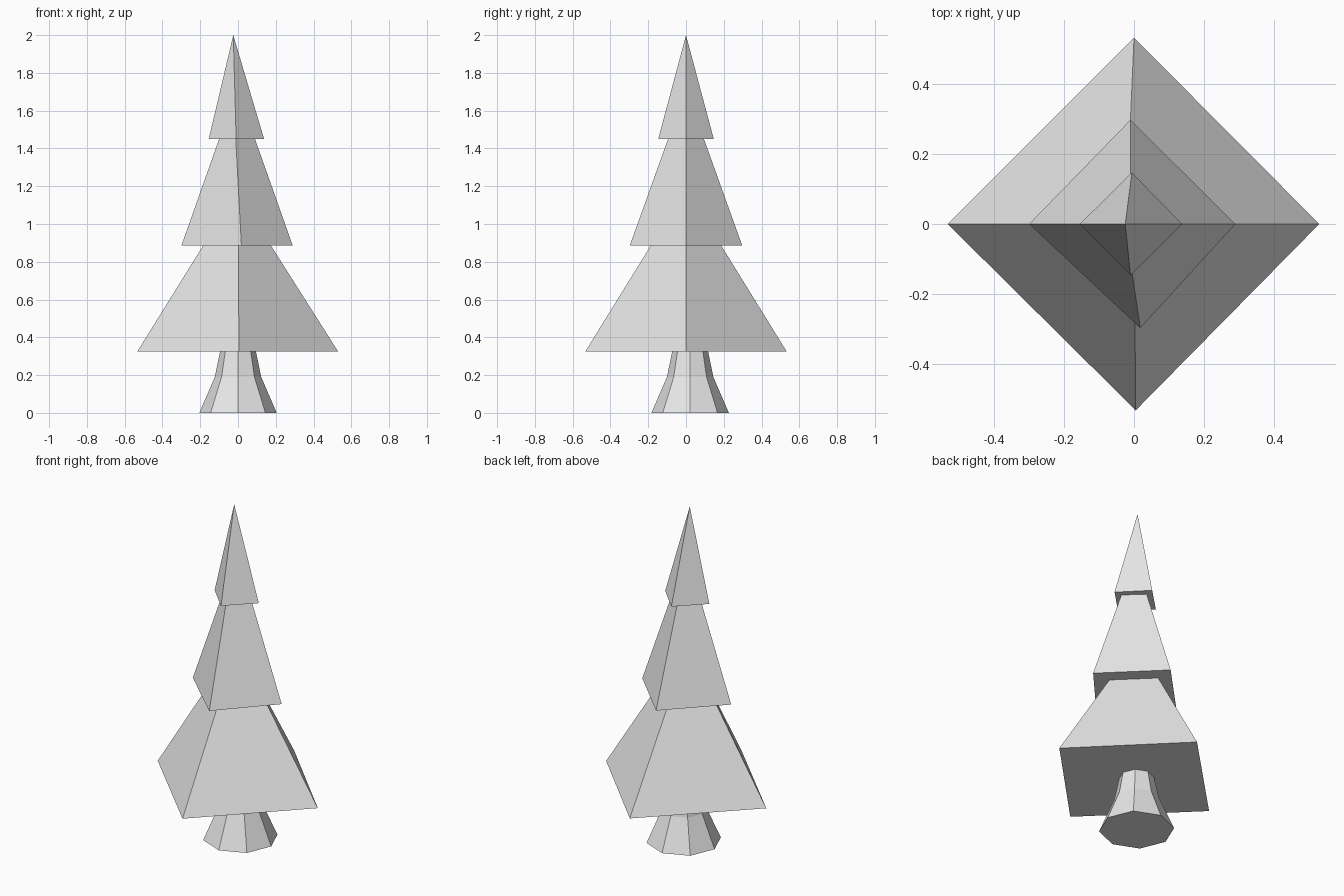
import bpy
import bmesh
from math import cos, sin, tau

cube = bpy.data.objects.get("Cube")
if cube:
    bpy.data.objects.remove(cube, do_unlink=True)

# One plain grey for the whole tree
grey = bpy.data.materials.new("plain_grey")
grey.use_nodes = True
colour = (0.8, 0.8, 0.8, 1.0)
grey.diffuse_color = colour
for node in grey.node_tree.nodes:
    if node.type == 'BSDF_PRINCIPLED':
        node.inputs["Base Color"].default_value = colour


def loft(name, rings, tip=None):
    """Join rings of points from bottom to top, closing with a cap or a tip."""
    bm = bmesh.new()
    loops = [[bm.verts.new(p) for p in ring] for ring in rings]
    n = len(loops[0])
    bm.faces.new(loops[0][::-1])
    for low, high in zip(loops, loops[1:]):
        for i in range(n):
            j = (i + 1) % n
            bm.faces.new((low[i], low[j], high[j], high[i]))
    if tip:
        peak = bm.verts.new(tip)
        for i in range(n):
            bm.faces.new((loops[-1][i], loops[-1][(i + 1) % n], peak))
    else:
        bm.faces.new(loops[-1])
    bmesh.ops.recalc_face_normals(bm, faces=bm.faces)
    mesh = bpy.data.meshes.new(name)
    bm.to_mesh(mesh)
    bm.free()
    mesh.materials.append(grey)
    obj = bpy.data.objects.new(name, mesh)
    bpy.context.collection.objects.link(obj)
    return obj


def diamond(z, left, right, depth, front_x, back_x):
    """Slightly uneven four-cornered ring with its corners on the axes."""
    return [(right, 0, z), (back_x, depth, z), (left, 0, z), (front_x, -depth, z)]


def octagon(z, radius):
    return [(radius * cos(tau * i / 8), 0.022 + radius * sin(tau * i / 8), z)
            for i in range(8)]


# Flared eight-sided trunk, set a little towards the back
loft("trunk", [octagon(0, 0.205), octagon(0.19, 0.123), octagon(0.33, 0.094)])

# Three stacked tiers of foliage, each overhanging the one below
loft("foliage", [
    diamond(0.325, -0.533, 0.53, 0.533, 0.005, 0.0),
    diamond(0.885, -0.185, 0.175, 0.187, 0.002, -0.015),
    diamond(0.885, -0.30, 0.29, 0.298, 0.018, -0.01),
    diamond(1.45, -0.10, 0.09, 0.095, -0.012, -0.01),
    diamond(1.45, -0.155, 0.138, 0.147, -0.01, -0.006),
], tip=(-0.025, 0, 2.0))
